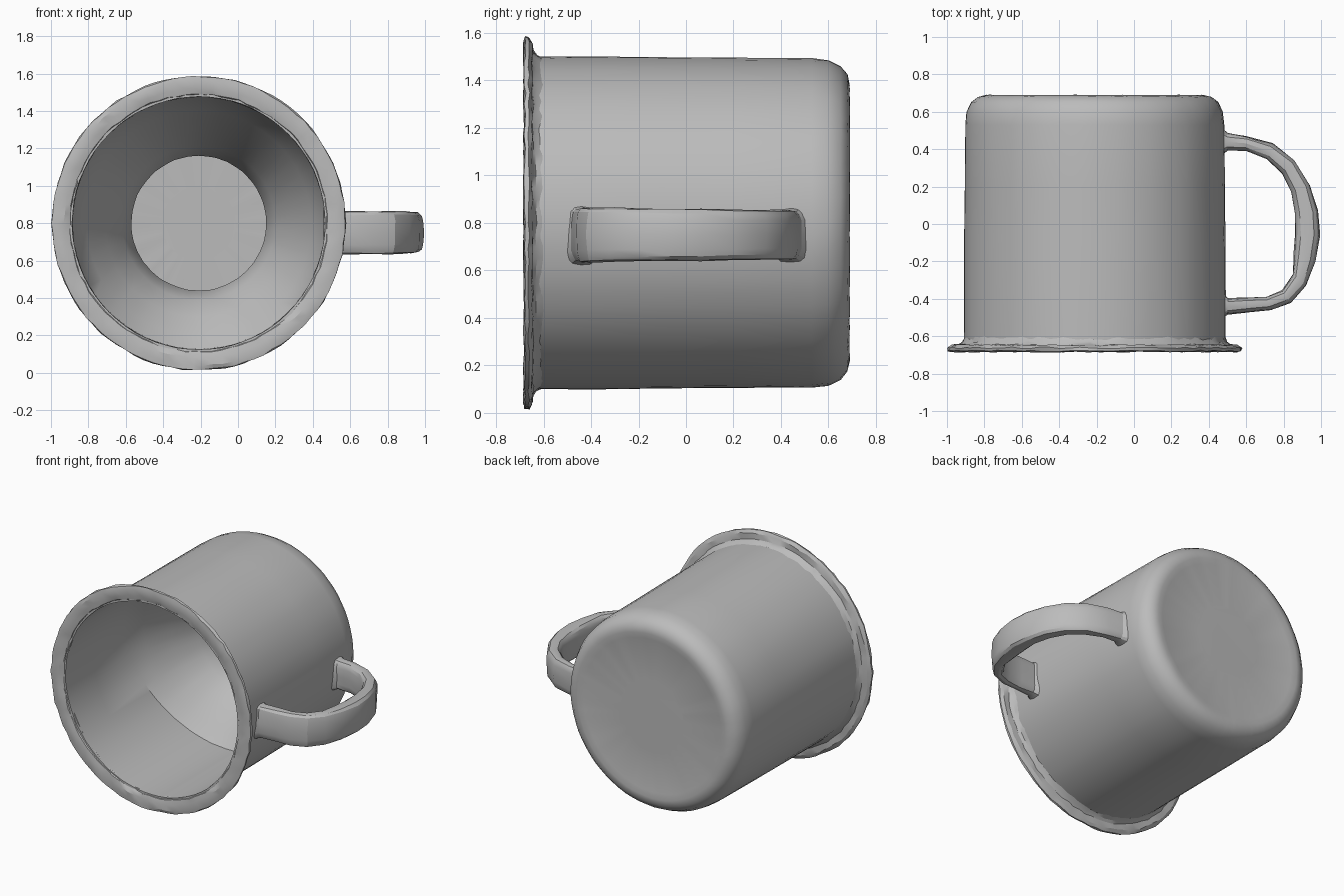
import bpy, bmesh, math, random
from mathutils import Vector

if "Cube" in bpy.data.objects:
    bpy.data.objects.remove(bpy.data.objects["Cube"])

random.seed(4)
CX, CZ = -0.21, 0.80          # mug axis runs along y

grey = bpy.data.materials.new("grey enamel")
grey.diffuse_color = (0.5, 0.5, 0.5, 1)
grey.use_nodes = True
grey.node_tree.nodes["Principled BSDF"].inputs["Base Color"].default_value = grey.diffuse_color


def finish(bm, name, angle):
    bmesh.ops.recalc_face_normals(bm, faces=bm.faces)
    me = bpy.data.meshes.new(name)
    bm.to_mesh(me)
    bm.free()
    me.materials.append(grey)
    ob = bpy.data.objects.new(name, me)
    bpy.context.collection.objects.link(ob)
    bpy.ops.object.select_all(action='DESELECT')
    ob.select_set(True)
    bpy.context.view_layer.objects.active = ob
    bpy.ops.object.shade_smooth_by_angle(angle=math.radians(angle))
    return ob


def skin(bm, rings, closed=False):
    pairs = list(zip(rings, rings[1:] + rings[:1]))
    for a, b in pairs if closed else pairs[:-1]:
        n = len(a)
        for i in range(n):
            j = (i + 1) % n
            bm.faces.new((a[i], a[j], b[j], b[i]))


def lathe(name, profile, n, noise, angle, closed=False):
    """Turn (radius, y, tilt) points about the mug axis; tilt slants a ring."""
    bm = bmesh.new()
    rings = []
    for r, y, tilt in profile:
        ring = []
        for i in range(n):
            t = 2 * math.pi * i / n
            rr = r + random.uniform(-noise, noise)
            yy = y - tilt * math.cos(t - 1.48) + random.uniform(-noise, noise)
            ring.append(bm.verts.new((CX + rr * math.cos(t), yy, CZ + rr * math.sin(t))))
        rings.append(ring)
    skin(bm, rings, closed)
    if not closed:
        bm.faces.new(rings[0])
        bm.faces.new(rings[-1])
    return finish(bm, name, angle)


# Cup: inner floor, uneven inner funnel, inner wall, lip, outer wall, rounded base
cup = [(0.20, 0.655, 0), (0.37, 0.655, 0), (0.36, 0.55, 0), (0.41, 0.42, 0.02),
       (0.50, 0.25, 0.08), (0.60, 0.09, 0.15), (0.672, -0.02, 0.19),
       (0.674, -0.35, 0), (0.676, -0.67, 0), (0.70, -0.67, 0), (0.70, -0.40, 0),
       (0.698, -0.1, 0), (0.695, 0.2, 0), (0.693, 0.53, 0), (0.685, 0.60, 0),
       (0.66, 0.652, 0), (0.625, 0.68, 0), (0.58, 0.69, 0), (0.54, 0.68, 0), (0.25, 0.68, 0)]
lathe("cup", cup, 72, 0.0015, 40)

# Rim: rough flared flange around the mouth
rim = [(0.677, -0.655, 0), (0.69, -0.675, 0), (0.72, -0.682, 0), (0.76, -0.683, 0),
       (0.783, -0.678, 0), (0.786, -0.662, 0), (0.765, -0.648, 0), (0.725, -0.645, 0),
       (0.71, -0.63, 0), (0.697, -0.605, 0)]
lathe("rim", rim, 90, 0.0045, 25, closed=True)

# Handle: flattened D-shaped loop, swept from outer/inner edge points in plan
outer = [(0.46, 0.52), (0.50, 0.485), (0.60, 0.47), (0.74, 0.43), (0.86, 0.34), (0.94, 0.21),
         (0.985, 0.07), (0.995, -0.06), (0.97, -0.20), (0.92, -0.33), (0.84, -0.42),
         (0.73, -0.46), (0.62, -0.47), (0.50, -0.485), (0.46, -0.52)]
inner = [(0.46, 0.36), (0.50, 0.39), (0.60, 0.39), (0.71, 0.345), (0.79, 0.27), (0.84, 0.17),
         (0.86, 0.06), (0.86, -0.05), (0.855, -0.16), (0.85, -0.27), (0.79, -0.355),
         (0.71, -0.39), (0.61, -0.395), (0.50, -0.395), (0.46, -0.36)]
bm = bmesh.new()
rings = []
for k, (o, i) in enumerate(zip(outer, inner)):
    o, i = Vector(o), Vector(i)
    mid, half = (o + i) / 2, (o - i) / 2
    zc, zh = 0.75, 0.116 - 0.012 * (o.y + 0.5)
    if k in (0, len(outer) - 1):
        zh += 0.015
    ring = []
    for s in range(16):
        t = 2 * math.pi * s / 16
        c, d = math.cos(t), math.sin(t)
        u = math.copysign(abs(c) ** 0.6, c)
        v = math.copysign(abs(d) ** 0.6, d)
        p = mid + half * u
        j = [random.uniform(-0.003, 0.003) for _ in range(3)]
        ring.append(bm.verts.new((p.x + j[0], p.y + j[1], zc + zh * v + j[2])))
    rings.append(ring)
skin(bm, rings)
bm.faces.new(rings[0])
bm.faces.new(rings[-1])
finish(bm, "handle", 25)
